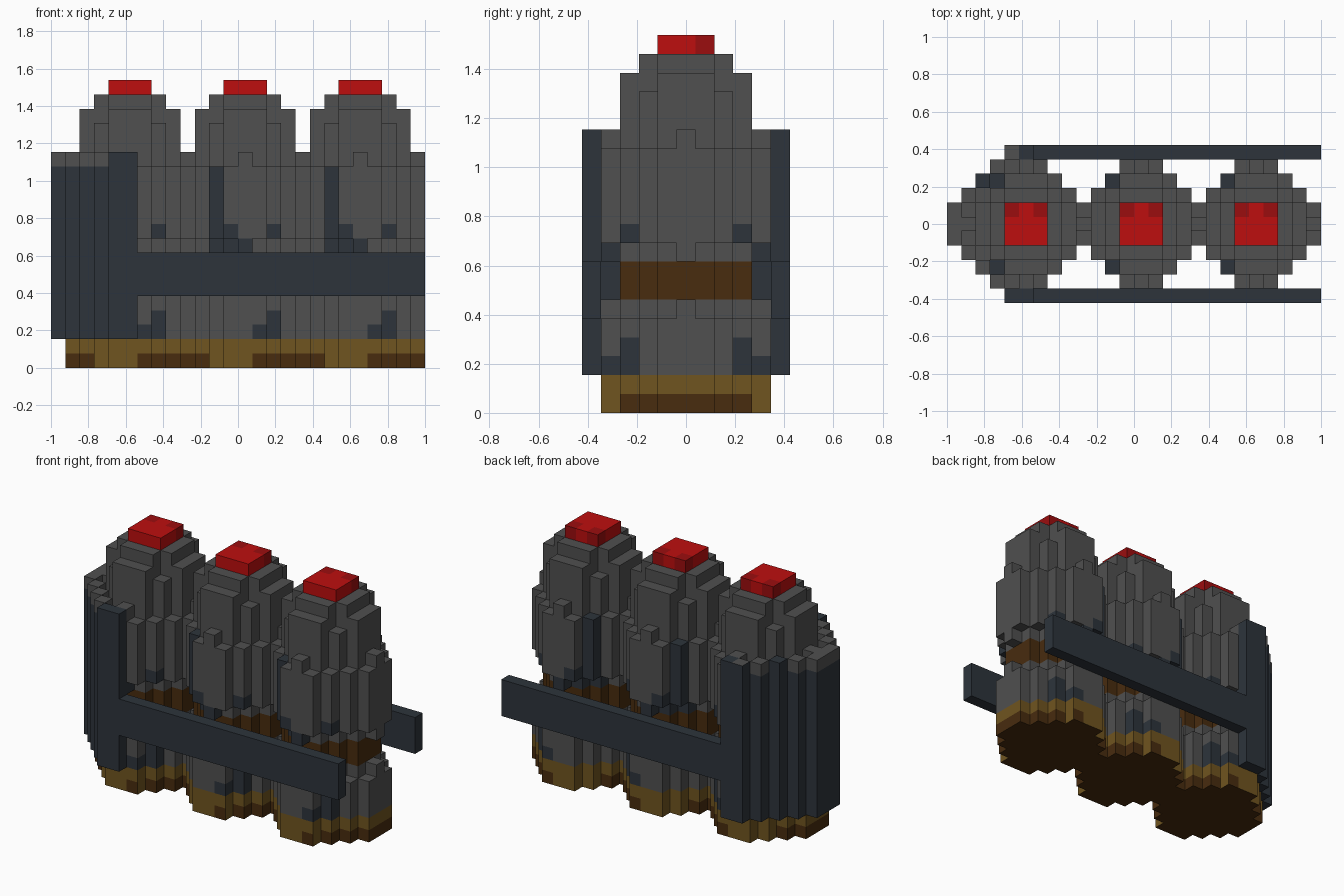
import bpy
import bmesh
from mathutils import Vector

cube = bpy.data.objects.get("Cube")
if cube:
    bpy.data.objects.remove(cube, do_unlink=True)

S = 2 / 26  # edge of one block

COLOURS = {
    "grey_metal": (0.080, 0.080, 0.080),
    "blue_steel": (0.026, 0.034, 0.044),
    "brass": (0.162, 0.089, 0.014),
    "dark_brown": (0.065, 0.025, 0.0045),
    "bright_red": (0.515, 0.0045, 0.0045),
    "dark_red": (0.330, 0.0040, 0.0045),
}
MATS = {}
for name, rgb in COLOURS.items():
    m = bpy.data.materials.new(name)
    m.use_nodes = True
    m.diffuse_color = (*rgb, 1)
    bsdf = m.node_tree.nodes["Principled BSDF"]
    bsdf.inputs["Base Color"].default_value = (*rgb, 1)
    bsdf.inputs["Roughness"].default_value = 0.8
    MATS[name] = m

parts = {}     # part name -> {cell: colour rule}
occupied = set()


def put(part, cell, colour):
    """Place one block; colour is a name or a function of the face normal."""
    if cell not in occupied:
        occupied.add(cell)
        parts.setdefault(part, {})[cell] = colour


def disc(r, s):
    """Stepped round cross-section: square of half-width r with cut corners."""
    span = range(-r, r + 1)
    return {(x, y) for x in span for y in span if abs(x) + abs(y) <= s}


LUGS = {(4, 0), (-4, 0), (0, 4), (0, -4)}
WIDE, MID = disc(4, 5), disc(3, 4)
NO_CORNER = {c for c in MID if abs(c[0]) != 2 or abs(c[1]) != 2}

# Canister levels from the floor up: part, first level, last level, section
LEVELS = [
    ("base", 0, 1, WIDE),
    ("lower_body", 2, 4, WIDE),
    ("lower_body", 5, 5, MID | LUGS),
    ("waist", 6, 7, MID),
    ("upper_body", 8, 8, MID | LUGS),
    ("upper_body", 9, 13, WIDE),
    ("upper_body", 14, 14, MID | LUGS),
    ("upper_body", 15, 16, MID),
    ("upper_body", 17, 17, NO_CORNER),
    ("upper_body", 18, 18, disc(2, 3)),
    ("cap", 19, 19, disc(1, 2)),
]


def base_colour(x, y, k):
    def rule(n):
        if n.z < -0.5:
            return "dark_brown"
        if k == 1 or (abs(y) >= 3 and x <= 0 and x >= -2):
            return "brass"
        return "brass" if abs(y) == 4 and abs(n.x) > 0.5 else "dark_brown"
    return rule


def body_colour(x, y, k):
    a = abs(y)
    # Steel strip and its foot on the right-hand side of each canister
    strip = (x, a) == (-2, 3) and k >= 9
    foot = (x, a, k) in {(-2, 2, 8), (-1, 3, 8), (0, 4, 8), (-1, 4, 9)}
    # Small steel patches on the left-hand side
    patch = ((x, a) == (2, 3) and k in (2, 3, 9)) or (x, a, k) == (1, 4, 2)
    return "blue_steel" if strip or foot or patch else "grey_metal"


# Three canisters
for side, cx in (("right", 5), ("middle", 13), ("left", 21)):
    for part, k0, k1, section in LEVELS:
        for k in range(k0, k1 + 1):
            for x, y in section:
                if part == "base":
                    colour = base_colour(x, y, k)
                elif part == "waist":
                    colour = "dark_brown"
                elif part == "cap":
                    colour = "dark_red" if abs(x) == 1 and y == 1 else "bright_red"
                else:
                    colour = body_colour(x, y, k)
                put(f"{side}_canister_{part}", (cx + x, y, k), colour)

# Curved guard around the right end
guard = [(0, y) for y in (-1, 0, 1)]
for s in (-1, 1):
    guard += [(1, 2 * s), (2, 3 * s), (3, 4 * s), (4, 5 * s), (5, 5 * s)]
for i, y in guard:
    for k in range(2, 15):
        colour = "blue_steel"
        if k == 14 and i <= 3 and (i, y) != (2, 3):
            colour = "grey_metal"
        elif k == 14 and (i, y) == (4, 5):
            colour = lambda n: "grey_metal" if n.z > 0.5 else "blue_steel"
        put("end_guard", (i, y, k), colour)

# Side rails
for name, y in (("front_rail", -5), ("back_rail", 5)):
    for i in range(6, 26):
        for k in range(5, 8):
            put(name, (i, y, k), "blue_steel")

AXES = [Vector(v) for v in ((1, 0, 0), (0, 1, 0), (0, 0, 1))]


def build(name, cells):
    """Make one object from the exposed sides of its blocks."""
    bm = bmesh.new()
    used, verts = [], {}

    def vert(p):
        key = tuple(round(c * 2) for c in p)
        if key not in verts:
            verts[key] = bm.verts.new((p.x * S - 1, p.y * S, p.z * S))
        return verts[key]

    for cell, colour in cells.items():
        centre = Vector(cell) + Vector((0.5, 0, 0.5))
        for a in range(3):
            for sign in (1, -1):
                n = AXES[a] * sign
                if tuple(int(c + d) for c, d in zip(cell, n)) in occupied:
                    continue
                u = AXES[(a + 1) % 3] * 0.5
                v = n.cross(u)
                mid = centre + n * 0.5
                face = bm.faces.new([vert(mid + d) for d in
                                     (-u - v, u - v, u + v, -u + v)])
                mat = colour(n) if callable(colour) else colour
                if mat not in used:
                    used.append(mat)
                face.material_index = used.index(mat)
    mesh = bpy.data.meshes.new(name)
    bm.to_mesh(mesh)
    bm.free()
    for mat in used:
        mesh.materials.append(MATS[mat])
    bpy.context.collection.objects.link(bpy.data.objects.new(name, mesh))


for part, cells in parts.items():
    build(part, cells)
